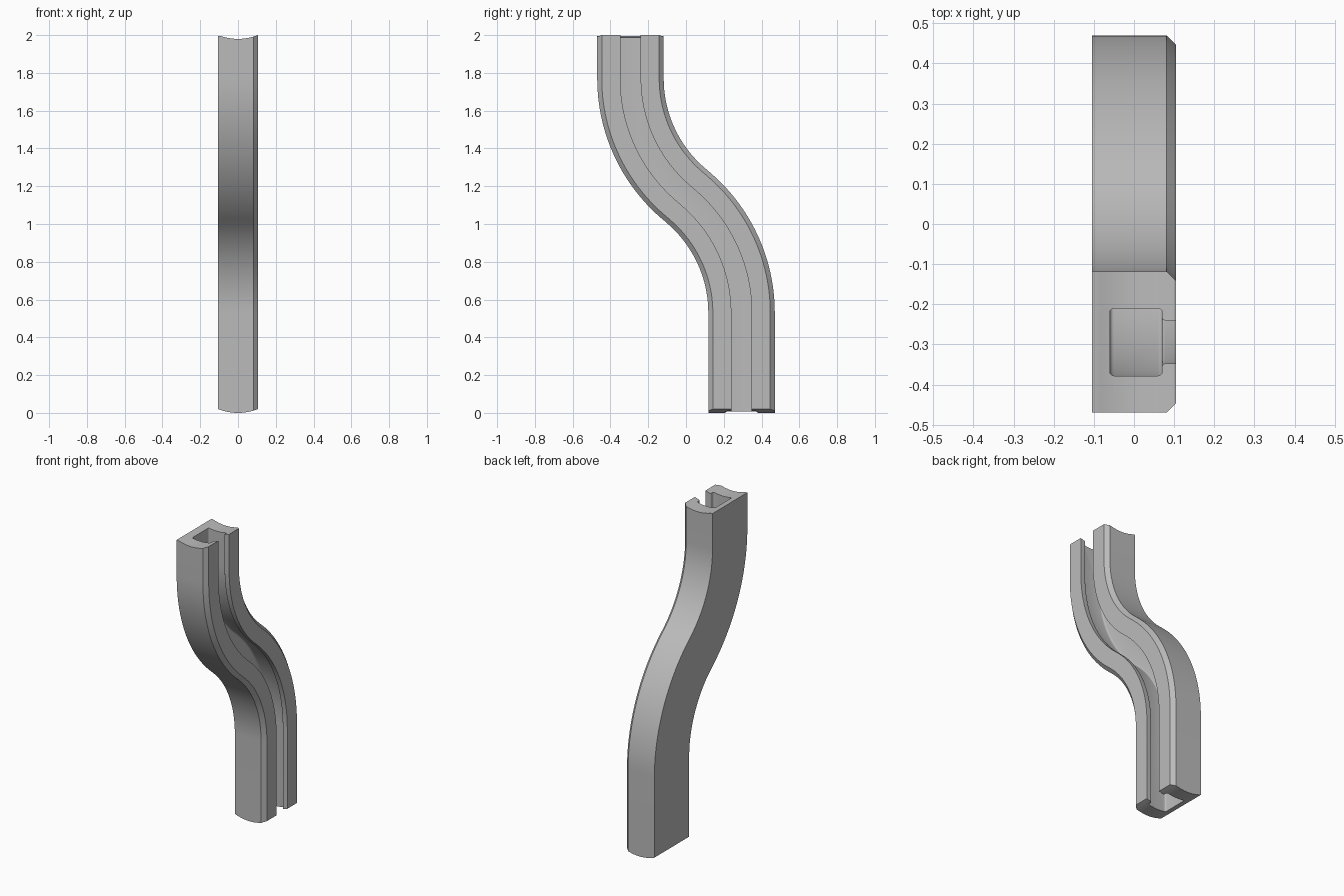
import bpy
import bmesh
from math import sin, cos, pi, radians
from mathutils import Vector

cube = bpy.data.objects.get("Cube")
if cube:
    bpy.data.objects.remove(cube, do_unlink=True)

grey = bpy.data.materials.new("plain grey")
grey.use_nodes = True
colour = (0.5, 0.5, 0.5, 1)
grey.diffuse_color = colour
grey.node_tree.nodes["Principled BSDF"].inputs["Base Color"].default_value = colour


def new_object(name, bm):
    bmesh.ops.recalc_face_normals(bm, faces=bm.faces)
    mesh = bpy.data.meshes.new(name)
    bm.to_mesh(mesh)
    bm.free()
    mesh.materials.append(grey)
    obj = bpy.data.objects.new(name, mesh)
    bpy.context.collection.objects.link(obj)
    return obj


def loft(name, rings):
    """Skin a list of closed rings and cap both ends."""
    bm = bmesh.new()
    loops = [[bm.verts.new(p) for p in ring] for ring in rings]
    for a, b in zip(loops, loops[1:]):
        for i in range(len(a)):
            j = (i + 1) % len(a)
            bm.faces.new((a[i], a[j], b[j], b[i]))
    bm.faces.new(loops[0])
    bm.faces.new(loops[-1])
    return new_object(name, bm)


def rounded(corner, before, after, r, steps=4):
    """Fillet a right-angled corner of the section."""
    c = Vector(corner)
    u = (Vector(before) - c).normalized() * r
    v = (Vector(after) - c).normalized() * r
    return [c + u * (1 - sin(t)) + v * (1 - cos(t))
            for t in [i / steps * pi / 2 for i in range(steps + 1)]]


# C-shaped section (x, y): half of it, then mirrored in y
HALF, DEPTH, BEVEL = 0.176, 0.105, 0.024
LIP, MOUTH, FLOOR, CAVITY = 0.07, 0.054, -0.06, 0.084
mouth_in, corner_a, corner_b = (LIP, MOUTH), (LIP, CAVITY), (FLOOR, CAVITY)
half = [Vector((-DEPTH, HALF)), Vector((DEPTH - BEVEL, HALF)),
        Vector((DEPTH, HALF - BEVEL)), Vector((DEPTH, MOUTH))]
half += rounded(mouth_in, (DEPTH, MOUTH), corner_a, 0.007)
half += rounded(corner_a, mouth_in, corner_b, 0.01)
half += rounded(corner_b, corner_a, (FLOOR, 0), 0.01)
section = half + [Vector((p.x, -p.y)) for p in reversed(half)]

# S-shaped centre line: straight, two opposed arcs, straight
OFFSET, RADIUS, SWEEP, BEND_TOP, BEND_LOW = 0.294, 0.8, radians(50.8), 1.77, 0.53
STEPS = 28
path = [(-OFFSET, 2.1, 0)]
for i in range(STEPS + 1):
    t = SWEEP * i / STEPS
    path.append((-OFFSET + RADIUS * (1 - cos(t)), BEND_TOP - RADIUS * sin(t), t))
for i in range(STEPS - 1, -1, -1):
    t = SWEEP * i / STEPS
    path.append((OFFSET - RADIUS * (1 - cos(t)), BEND_LOW + RADIUS * sin(t), t))
path.append((OFFSET, -0.1, 0))

channel = loft("curved_channel", [
    [(p.x, y + p.y * cos(t), z + p.y * sin(t)) for p in section]
    for y, z, t in path])

# Trim both ends to shallow arcs, concave on top and convex below
xs = [-0.12 + 0.01 * i for i in range(25)]
SAG = 0.02 / DEPTH ** 2
top = [(x, 1.98 + SAG * min(x * x, 0.095 ** 2 if x < 0 else 1)) for x in xs]
low = [(x, SAG * x * x) for x in reversed(xs)]
cutter = loft("end_trim_cutter",
              [[(x, y, z) for x, z in top + low] for y in (-1, 1)])
cutter.hide_render = True

trim = channel.modifiers.new("trim ends", "BOOLEAN")
trim.operation = "INTERSECT"
trim.solver = "EXACT"
trim.object = cutter
bpy.ops.object.select_all(action="DESELECT")
bpy.context.view_layer.objects.active = channel
channel.select_set(True)
bpy.ops.object.modifier_apply(modifier=trim.name)
bpy.data.objects.remove(cutter, do_unlink=True)
bpy.ops.object.shade_smooth_by_angle(angle=radians(25))
